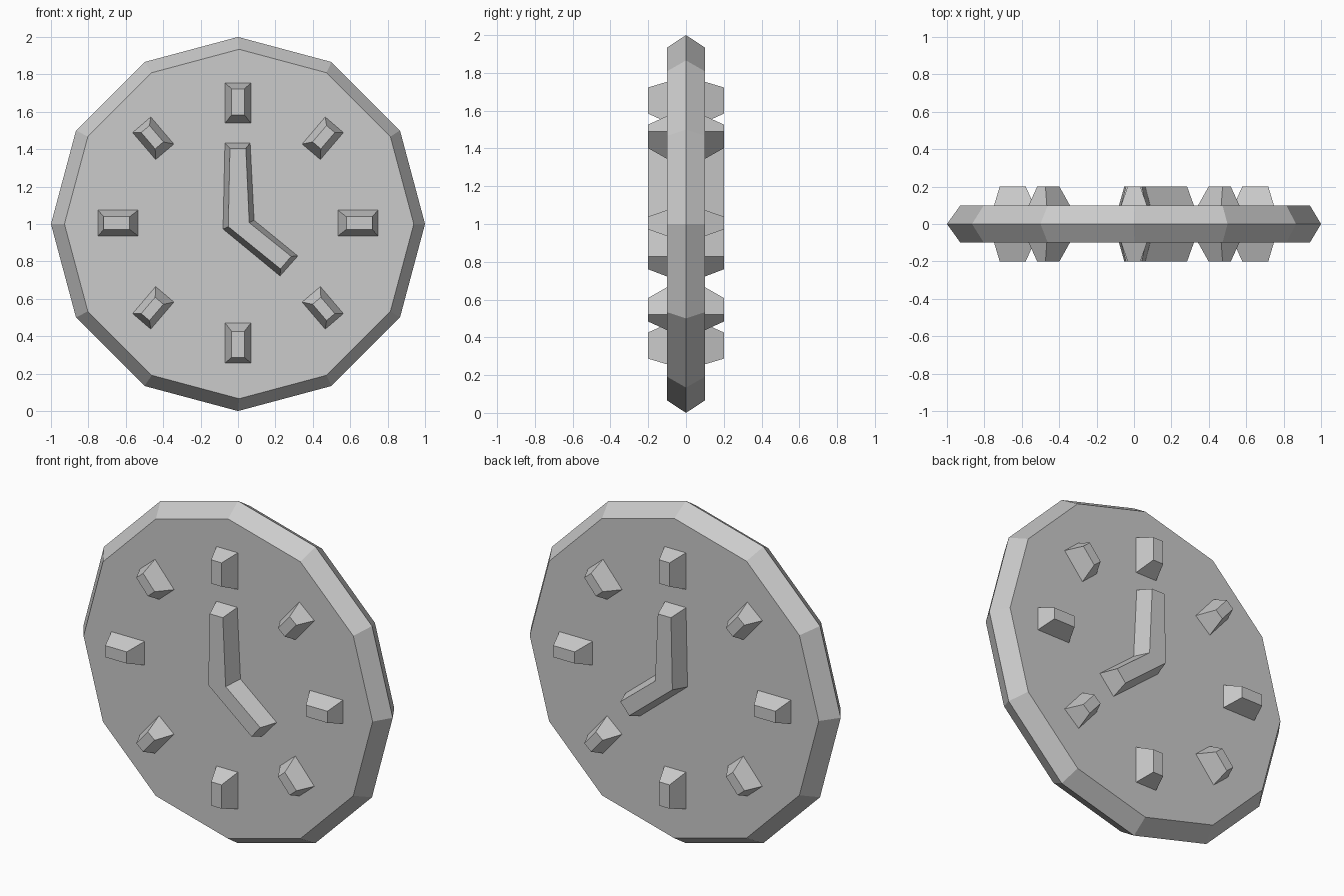
import bpy, bmesh, math

if "Cube" in bpy.data.objects:
    bpy.data.objects.remove(bpy.data.objects["Cube"])

CZ = 1.0  # dial centre height


def raised_part(name, outer, y_outer, inner, y_inner):
    """Loft from an outer outline to a smaller capped outline, mirrored front/back."""
    bm = bmesh.new()
    a = [bm.verts.new((x, y_outer, z)) for x, z in outer]
    b = [bm.verts.new((x, y_inner, z)) for x, z in inner]
    n = len(a)
    for i in range(n):
        j = (i + 1) % n
        bm.faces.new((a[i], a[j], b[j], b[i]))
    cap = bm.faces.new(b)
    bmesh.ops.recalc_face_normals(bm, faces=bm.faces)
    cap.normal_update()
    if cap.normal.y > 0:
        bmesh.ops.reverse_faces(bm, faces=bm.faces)
    me = bpy.data.meshes.new(name)
    bm.to_mesh(me)
    bm.free()
    ob = bpy.data.objects.new(name, me)
    bpy.context.collection.objects.link(ob)
    mod = ob.modifiers.new("front_back", 'MIRROR')
    mod.use_axis = (False, True, False)
    return ob


def ring(r, cx=0.0):
    return [(cx + r * math.cos(math.tau * i / 12), CZ + r * math.sin(math.tau * i / 12))
            for i in range(12)]


def oriented_box(cx, cz, angle, u0, u1, w):
    """Rectangle running u0..u1 along the angle, half width w."""
    c, s = math.cos(angle), math.sin(angle)
    return [(cx + u * c - v * s, cz + u * s + v * c)
            for u, v in ((u0, -w), (u1, -w), (u1, w), (u0, w))]


# Twelve-sided dial with a bevelled rim
raised_part("dial", ring(1.0), 0.0, ring(0.934, 0.006), -0.1)

# Eight hour markers: straight ones longer, diagonal ones shorter and tilted slightly
for k in range(8):
    a = k * math.pi / 4
    cx, cz = 0.641 * math.cos(a), CZ + 0.005 + 0.641 * math.sin(a)
    if k % 2 == 0:
        h, w, tilt = 0.107, 0.069, 0.0
    else:
        h, w = 0.095, 0.064
        tilt = math.radians(4.5) * (1 if k in (1, 5) else -1)
    raised_part(f"hour_marker_{k + 1}",
                oriented_box(cx, cz, a + tilt, -h, h, w), -0.1,
                oriented_box(cx, cz, a + tilt, -h + 0.045, h - 0.03, w - 0.035), -0.2)

# Bent pair of hands in one piece
raised_part("clock_hands",
            [(-0.07, 1.433), (0.065, 1.433), (0.086, 1.02),
             (0.32, 0.829), (0.225, 0.722), (-0.08, 0.973)], -0.1,
            [(-0.043, 1.405), (0.042, 1.405), (0.06, 1.007),
             (0.284, 0.827), (0.227, 0.76), (-0.052, 0.986)], -0.2)
